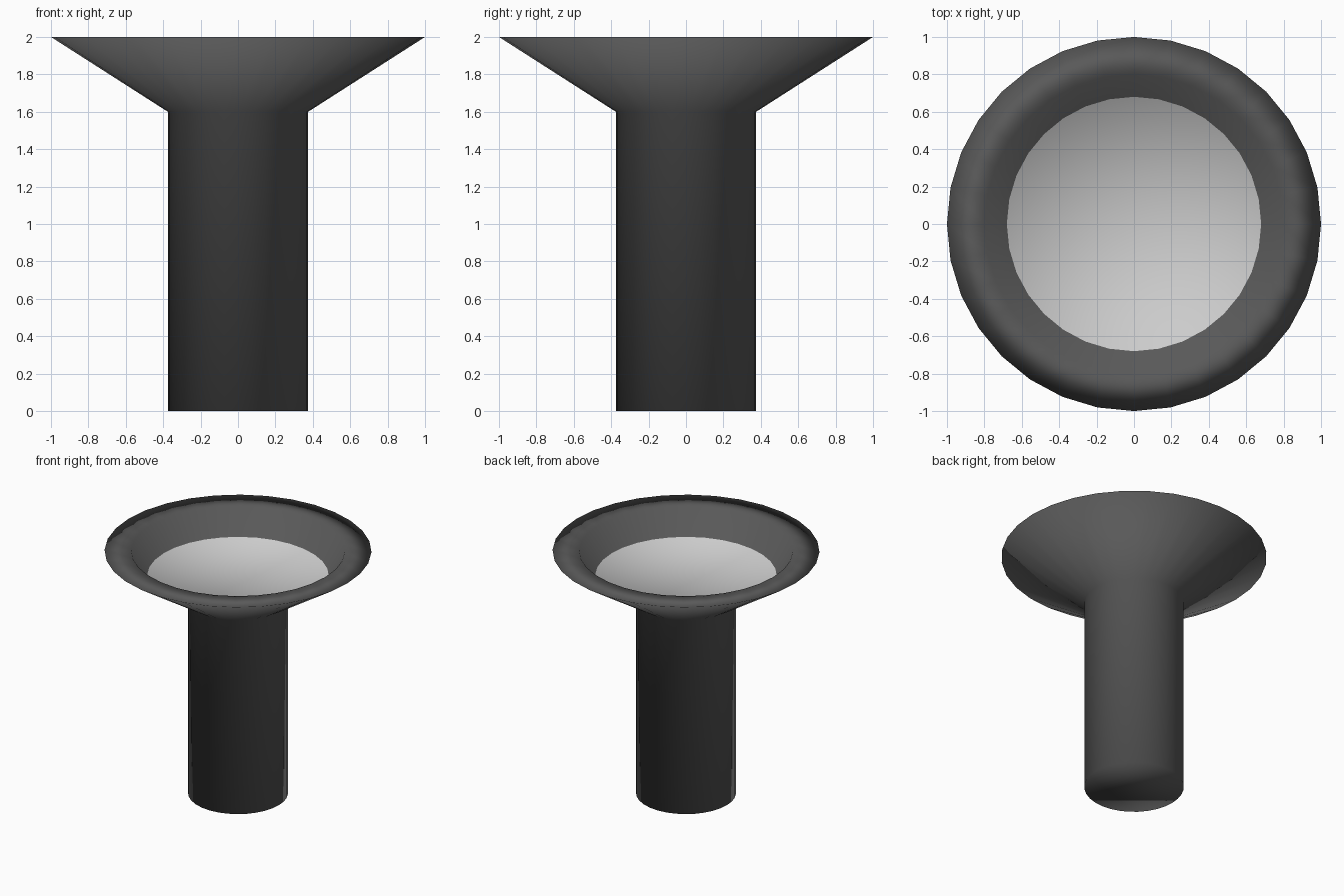
import bpy, bmesh
from math import cos, sin, tau

if "Cube" in bpy.data.objects:
    bpy.data.objects.remove(bpy.data.objects["Cube"])

SIDES = 32


def material(name, grey):
    mat = bpy.data.materials.new(name)
    mat.diffuse_color = (grey, grey, grey, 1)
    mat.use_nodes = True
    mat.node_tree.nodes["Principled BSDF"].inputs["Base Color"].default_value = mat.diffuse_color
    return mat


def lathe(name, profile, mats, floor_slot):
    """Turn (radius, height) points around z; cap the bottom, fan the top."""
    bm = bmesh.new()
    rings = [[bm.verts.new((r * cos(tau * i / SIDES), r * sin(tau * i / SIDES), z))
              for i in range(SIDES)] for r, z in profile]
    for low, high in zip(rings, rings[1:]):
        for i in range(SIDES):
            j = (i + 1) % SIDES
            bm.faces.new((low[i], low[j], high[j], high[i]))
    bm.faces.new(rings[0][::-1])
    centre = bm.verts.new((0, 0, profile[-1][1]))
    for i in range(SIDES):
        face = bm.faces.new((rings[-1][i], rings[-1][(i + 1) % SIDES], centre))
        face.material_index = floor_slot
    for face in bm.faces:
        face.smooth = True
    mesh = bpy.data.meshes.new(name)
    bm.to_mesh(mesh)
    bm.free()
    for mat in mats:
        mesh.materials.append(mat)
    obj = bpy.data.objects.new(name, mesh)
    bpy.context.collection.objects.link(obj)
    return obj


# Round stem, flared bowl, flat rim and shallow recess with a pale floor
lathe("pedestal_basin",
      [(0.375, 0), (0.375, 1.6), (1.0, 2.0), (0.8, 2.0), (0.68, 1.8)],
      [material("dark_stone", 0.1), material("pale_floor", 0.55)], 1)
